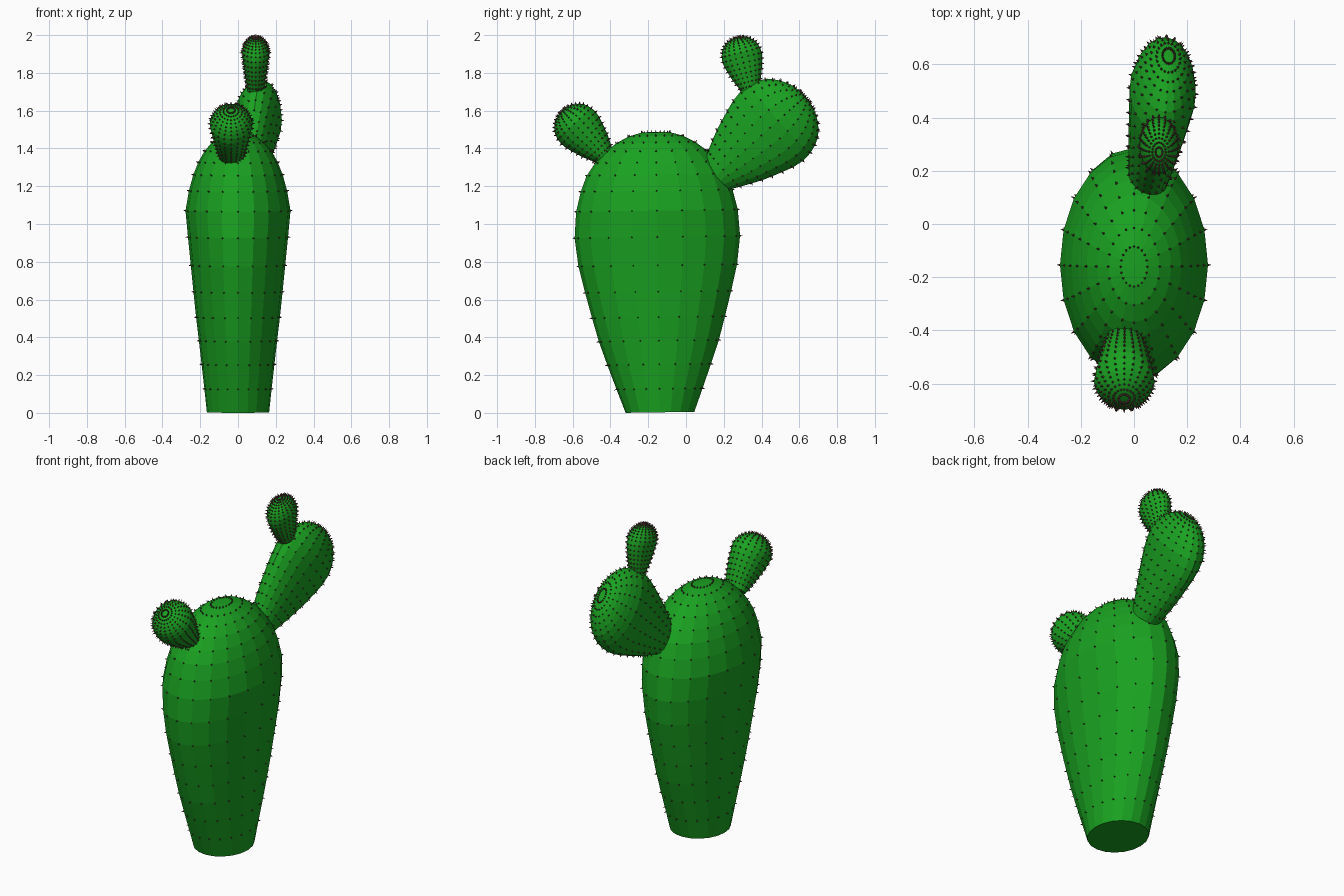
import bpy, bmesh, math
from mathutils import Vector, Matrix

if "Cube" in bpy.data.objects:
    bpy.data.objects.remove(bpy.data.objects["Cube"])

SIDES = 20
# pad profile: height, half thickness (x), half width (y)
PROFILE = [
    (0, .165, .182), (.125, .178, .228), (.255, .193, .275), (.38, .207, .318),
    (.505, .222, .352), (.64, .236, .387), (.78, .25, .42), (.93, .265, .438),
    (1.07, .278, .428), (1.175, .26, .402), (1.26, .237, .37), (1.325, .211, .325),
    (1.385, .178, .27), (1.43, .14, .21), (1.465, .096, .145), (1.485, .05, .075),
]
HEIGHT = 1.488


def material(name, color):
    m = bpy.data.materials.new(name)
    m.diffuse_color = color
    m.use_nodes = True
    m.node_tree.nodes["Principled BSDF"].inputs["Base Color"].default_value = m.diffuse_color
    return m


green = material("cactus_green", (0.01, 0.36, 0.015, 1))
brown = material("spine_brown", (0.12, 0.05, 0.045, 1))


def finish(bm, name, mat):
    mesh = bpy.data.meshes.new(name)
    bm.to_mesh(mesh)
    bm.free()
    mesh.materials.append(mat)
    obj = bpy.data.objects.new(name, mesh)
    bpy.context.collection.objects.link(obj)


def add_spine(bm, p, n, radius=.006, length=.013):
    # small four-sided cone standing on the surface
    q = n.to_track_quat('Z', 'Y')
    base = [bm.verts.new(p - n * .004 + q @ Vector((radius * math.cos(a), radius * math.sin(a), 0)))
            for a in (i * math.pi / 2 for i in range(4))]
    tip = bm.verts.new(p + n * length)
    bm.faces.new(base[::-1])
    for i in range(4):
        bm.faces.new((base[i], base[(i + 1) % 4], tip))


def pad(name, base, tip, thick, wide):
    # place the shared pad shape between a base point and a tip point
    base, tip = Vector(base), Vector(tip)
    z = (tip - base).normalized()
    x = (Vector((1, 0, 0)) - z * z.x).normalized()
    y = z.cross(x)
    rot = Matrix((x, y, z)).transposed()
    tall = (tip - base).length / HEIGHT

    bm = bmesh.new()
    rings = []
    for h, rx, ry in PROFILE:
        ring = []
        for i in range(SIDES):
            a = 2 * math.pi * i / SIDES
            v = Vector((rx * thick * math.cos(a), ry * wide * math.sin(a), h * tall))
            ring.append(bm.verts.new(base + rot @ v))
        rings.append(ring)
    top = bm.verts.new(tip)
    bm.faces.new(rings[0][::-1])
    for lo, hi in zip(rings, rings[1:]):
        for i in range(SIDES):
            j = (i + 1) % SIDES
            bm.faces.new((lo[i], lo[j], hi[j], hi[i]))
    for i in range(SIDES):
        bm.faces.new((rings[-1][i], rings[-1][(i + 1) % SIDES], top))
    bm.normal_update()

    # one spine on every ring vertex above the base
    spines = bmesh.new()
    for ring in rings[1:]:
        for v in ring:
            add_spine(spines, v.co.copy(), v.normal.copy())
    finish(bm, name, green)
    finish(spines, name + "_spines", brown)


# main trunk pad
pad("trunk_pad", (0, -.138, .003), (0, -.16, 1.488), 1, 1)
# large arm at the back
pad("back_arm_pad", (.052, .165, 1.26), (.13, .63, 1.675), .45, .565)
# small arm at the front
pad("front_arm_pad", (-.035, -.425, 1.355), (-.037, -.655, 1.60), .41, .285)
# small pad growing on the back arm
pad("top_pad", (.093, .342, 1.705), (.094, .27, 1.988), .26, .245)
